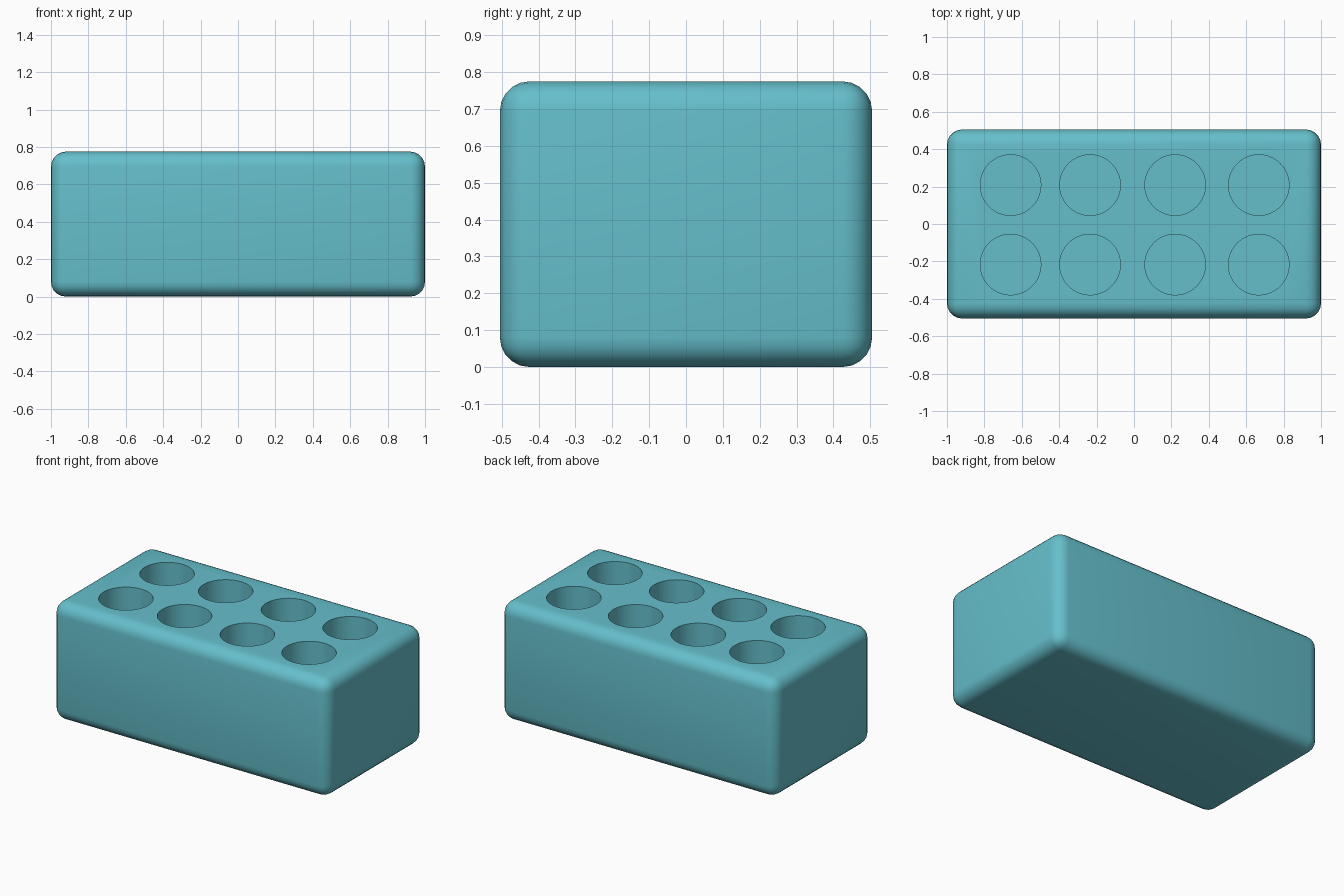
import bpy, math

if "Cube" in bpy.data.objects:
    bpy.data.objects.remove(bpy.data.objects["Cube"])

SIZE = (2.0, 1.01, 0.775)
HOLE_X = (-0.66, -0.235, 0.22, 0.667)
HOLE_Y = (-0.217, 0.208)
HOLE_R, HOLE_DEPTH = 0.162, 0.5

# Rounded block
bpy.ops.mesh.primitive_cube_add(size=1, location=(0, 0, SIZE[2] / 2))
block = bpy.context.object
block.name = "block"
block.scale = SIZE
bpy.ops.object.transform_apply(location=True, rotation=False, scale=True)
bevel = block.modifiers.new("rounded_edges", 'BEVEL')
bevel.width = 0.08
bevel.segments = 5

# Cutters for the eight round pockets, open at the top only
cutters = bpy.data.collections.new("hole_cutters")
bpy.context.scene.collection.children.link(cutters)
for x in HOLE_X:
    for y in HOLE_Y:
        bpy.ops.mesh.primitive_cylinder_add(
            vertices=64, radius=HOLE_R, depth=HOLE_DEPTH * 2,
            location=(x, y, SIZE[2]))
        c = bpy.context.object
        c.name = "hole_cutter"
        c.hide_render = True
        for col in list(c.users_collection):
            col.objects.unlink(c)
        cutters.objects.link(c)

cut = block.modifiers.new("holes", 'BOOLEAN')
cut.operation = 'DIFFERENCE'
cut.operand_type = 'COLLECTION'
cut.collection = cutters
cut.solver = 'EXACT'

# Apply the modifiers, then remove the cutters
bpy.ops.object.select_all(action='DESELECT')
block.select_set(True)
bpy.context.view_layer.objects.active = block
for name in ("rounded_edges", "holes"):
    bpy.ops.object.modifier_apply(modifier=name)
for c in list(cutters.objects):
    bpy.data.objects.remove(c)
bpy.data.collections.remove(cutters)
bpy.ops.object.shade_smooth_by_angle(angle=math.radians(35))

# Teal colour
mat = bpy.data.materials.new("teal")
mat.diffuse_color = (0.13, 0.52, 0.60, 1)
mat.use_nodes = True
mat.node_tree.nodes["Principled BSDF"].inputs["Base Color"].default_value = mat.diffuse_color
block.data.materials.clear()
block.data.materials.append(mat)
for p in block.data.polygons:
    p.material_index = 0
